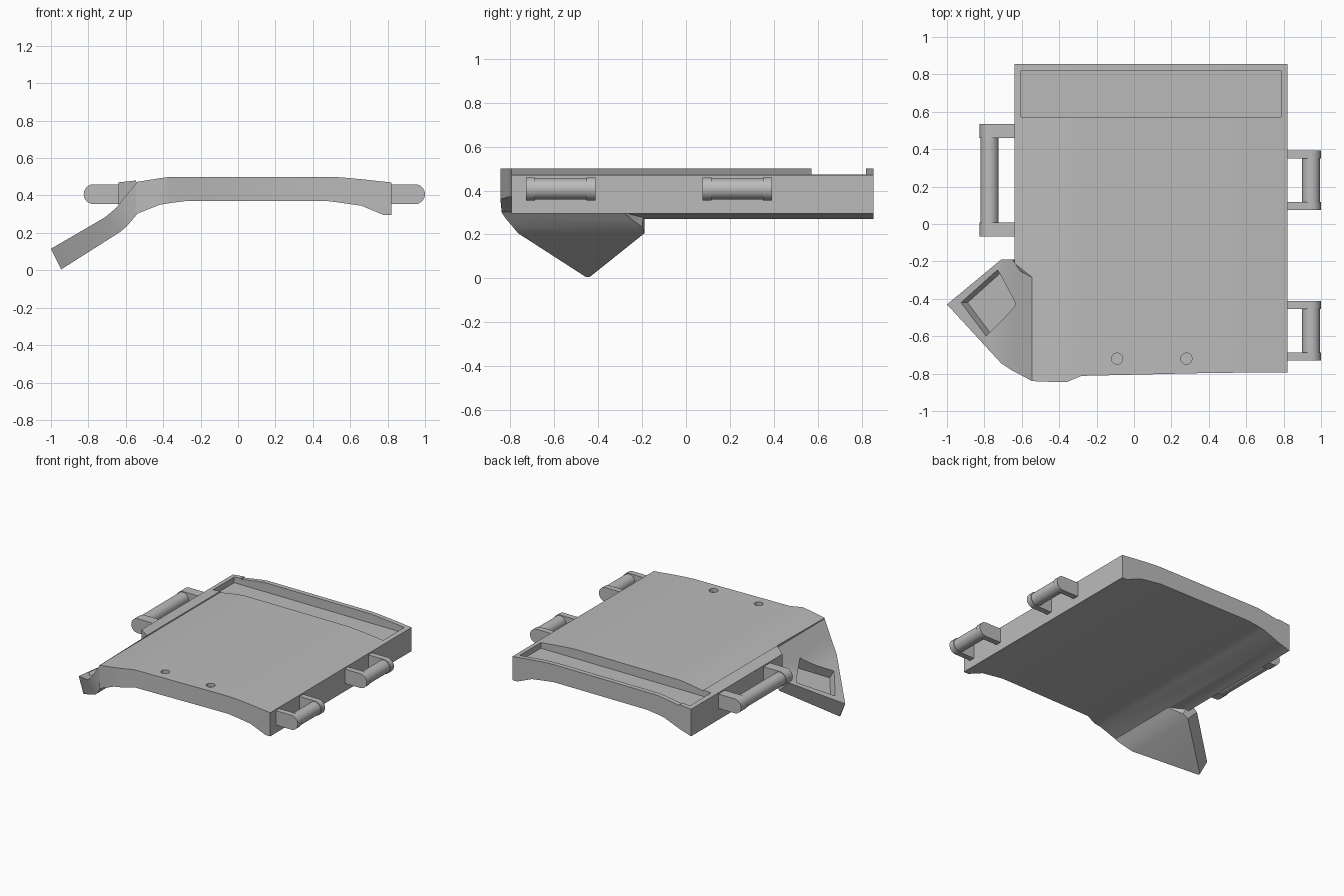
import bpy, bmesh, math
from mathutils import Vector

if "Cube" in bpy.data.objects:
    bpy.data.objects.remove(bpy.data.objects["Cube"])

grey = bpy.data.materials.new("plain_grey")
grey.use_nodes = True
grey.diffuse_color = (0.5, 0.5, 0.5, 1)
grey.node_tree.nodes["Principled BSDF"].inputs["Base Color"].default_value = (0.5, 0.5, 0.5, 1)


def finish(bm, name):
    bmesh.ops.remove_doubles(bm, verts=bm.verts, dist=0.0005)
    bmesh.ops.recalc_face_normals(bm, faces=bm.faces)
    mesh = bpy.data.meshes.new(name)
    bm.to_mesh(mesh)
    bm.free()
    mesh.materials.append(grey)
    obj = bpy.data.objects.new(name, mesh)
    bpy.context.collection.objects.link(obj)
    return obj


def loft(name, rings):
    """Join matching rings of points into a closed solid."""
    bm = bmesh.new()
    rows = [[bm.verts.new(p) for p in ring] for ring in rings]
    n = len(rows[0])
    for a, b in zip(rows, rows[1:]):
        for i in range(n):
            j = (i + 1) % n
            bm.faces.new((a[i], a[j], b[j], b[i]))
    bm.faces.new(rows[0])
    bm.faces.new(rows[-1])
    return finish(bm, name)


def prism(name, points, sweep):
    sweep = Vector(sweep)
    return loft(name, [points, [Vector(p) + sweep for p in points]])


def circle(x, y, z, r, n=32, axis="z"):
    turns = [2 * math.pi * i / n for i in range(n)]
    if axis == "z":
        return [(x + r * math.cos(t), y + r * math.sin(t), z) for t in turns]
    return [(x + r * math.cos(t), y, z + r * math.sin(t)) for t in turns]


def cut(obj, cutters):
    for c in cutters:
        c.hide_render = True
        m = obj.modifiers.new("cut", "BOOLEAN")
        m.operation, m.solver, m.object = "DIFFERENCE", "EXACT", c
    bpy.context.view_layer.update()
    deps = bpy.context.evaluated_depsgraph_get()
    mesh = bpy.data.meshes.new_from_object(obj.evaluated_get(deps))
    obj.modifiers.clear()
    obj.data = mesh
    for c in cutters:
        bpy.data.objects.remove(c)


def smooth(obj, angle=25):
    bpy.ops.object.select_all(action="DESELECT")
    obj.select_set(True)
    bpy.context.view_layer.objects.active = obj
    bpy.ops.object.shade_smooth_by_angle(angle=math.radians(angle))


# Arched plate: x, front y, top z, bottom z
BACK = 0.855
stations = [
    (-0.64, -0.21, 0.47, 0.27), (-0.546, -0.285, 0.48, 0.30),
    (-0.545, -0.84, 0.472, 0.30), (-0.42, -0.845, 0.492, 0.35),
    (-0.36, -0.845, 0.5, 0.36), (-0.28, -0.812, 0.5, 0.37),
    (0.38, -0.797, 0.5, 0.37), (0.48, -0.796, 0.5, 0.37),
    (0.55, -0.795, 0.497, 0.361), (0.66, -0.795, 0.487, 0.345),
    (0.78, -0.795, 0.474, 0.295), (0.82, -0.795, 0.47, 0.295)]
plate = loft("plate", [[(x, f, t), (x, BACK, t), (x, BACK, b), (x, f, b)]
                       for x, f, t, b in stations])

# Long tray recess and two shallow round sockets
x0, x1, y0, y1, floor = -0.605, 0.785, 0.573, 0.82, 0.432
recess = prism("recess_cutter", [(x0, y0, floor), (x1, y0, floor), (x1, y1, floor),
                                 (x0, y1, floor)], (0, 0, 0.2))
sockets = [prism("socket_cutter", circle(x, -0.72, 0.475, 0.03), (0, 0, 0.1))
           for x in (-0.09, 0.28)]
cut(plate, [recess] + sockets)
smooth(plate)

# Drooping corner wing: top x, z, front y, back y, then the same for the underside
wing_rows = [
    ((-1.0, 0.115, -0.43, -0.43), (-0.945, 0.005, -0.455, -0.44)),
    ((-0.71, 0.284, -0.745, -0.19), (-0.63, 0.205, -0.765, -0.19)),
    ((-0.65, 0.335, -0.785, -0.19), (-0.595, 0.235, -0.79, -0.2)),
    ((-0.61, 0.385, -0.805, -0.25), (-0.565, 0.27, -0.82, -0.25)),
    ((-0.545, 0.466, -0.84, -0.285), (-0.54, 0.30, -0.84, -0.285))]
wing = loft("corner_wing", [[(t[0], t[2], t[1]), (t[0], t[3], t[1]),
                             (b[0], b[3], b[1]), (b[0], b[2], b[1])]
                            for t, b in wing_rows])

# Square pocket sunk at right angles to the wing
slope = 0.583
normal = Vector((-slope, 0, 1)).normalized()
corners = [(-0.925, -0.42), (-0.73, -0.245), (-0.62, -0.43), (-0.79, -0.60)]
base = [Vector((x, y, 0.115 + slope * (x + 1))) - normal * 0.07 for x, y in corners]
cut(wing, [prism("pocket_cutter", base, normal * 0.2)])
smooth(wing)


# Side handles: two round-ended arms and a round grip
def handle(name, side, root, tip, low, high, arm):
    r, z = 0.053, 0.407
    cx = tip - side * r
    half = [math.pi * (i / 12 - 0.5) for i in range(13)]
    outline = [(root - side * 0.01, z - r)]
    outline += [(cx + side * r * math.cos(t), z + r * math.sin(t)) for t in half]
    outline += [(root - side * 0.01, z + r)]
    for label, y in (("front", low), ("back", high - arm)):
        smooth(prism(f"{name}_{label}_arm", [(x, y, h) for x, h in outline], (0, arm, 0)))
    grip = prism(f"{name}_grip", circle(cx, low + arm / 2, z, 0.048, axis="y"),
                 (0, high - low - arm, 0))
    smooth(grip)


handle("long_handle", -1, -0.64, -0.825, -0.068, 0.535, 0.075)
handle("front_handle", 1, 0.82, 1.0, -0.73, -0.412, 0.042)
handle("back_handle", 1, 0.82, 1.0, 0.075, 0.392, 0.042)
